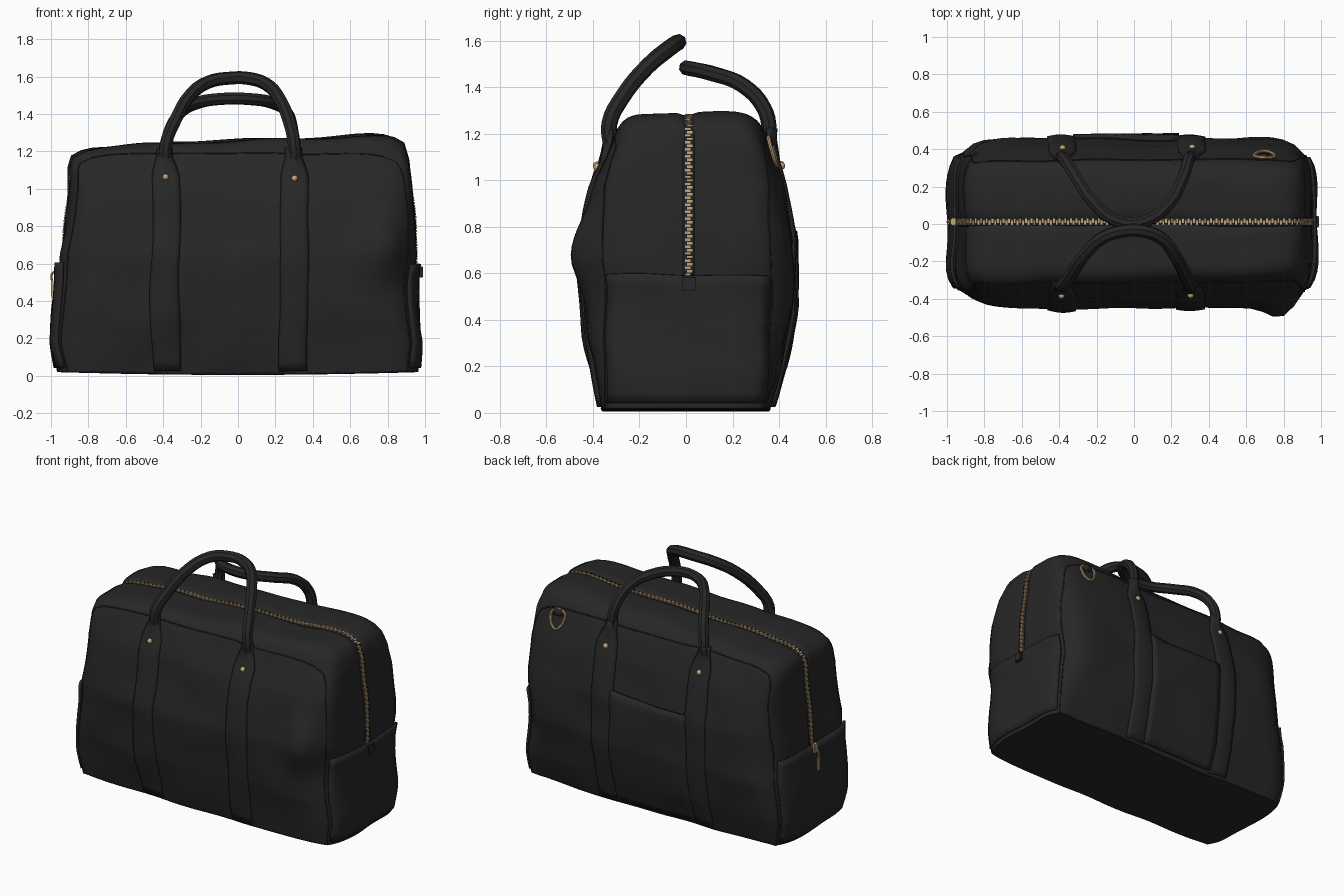
import bpy, bmesh, math
from mathutils import Vector, Matrix, noise

cube = bpy.data.objects.get("Cube")
if cube:
    bpy.data.objects.remove(cube, do_unlink=True)


def material(name, rgb, rough):
    m = bpy.data.materials.new(name)
    m.use_nodes = True
    m.diffuse_color = (*rgb, 1)
    node = m.node_tree.nodes["Principled BSDF"]
    node.inputs["Base Color"].default_value = (*rgb, 1)
    node.inputs["Roughness"].default_value = rough
    return m


LEATHER = material("black leather", (0.02, 0.02, 0.02), 0.7)
BRASS = material("brass", (0.55, 0.37, 0.19), 0.4)

# Half sizes of the bag by height
END = [(0, .955), (.15, .975), (.5, .945), (.65, .95), (1.0, .92), (1.13, .91), (1.2, .885)]
FRONT = [(0, .355), (.3, .42), (.65, .45), (1.0, .395), (1.2, .31)]
BACK = [(0, .35), (.2, .41), (.45, .46), (.75, .457), (1.0, .41), (1.2, .34)]


def lerp_table(table, t):
    for (a, va), (b, vb) in zip(table, table[1:]):
        if t <= b:
            return va + (vb - va) * max(0, t - a) / (b - a)
    return table[-1][1]


def surf(u, v, w):
    """Point of the soft bag for box coordinates u, v in -1..1 and w in 0..1."""
    h = w * 1.2
    groove = .018 * math.exp(-((v - .03) / .09) ** 2)
    dome = (.07 + .035 * u) * (1 - v ** 8) - .05 * u ** 14 - groove
    low = .005 + .015 * u * u
    pull = .03 + .18 * math.sin(math.pi * w)
    x = u * (lerp_table(END, h) * (1 - .045 * v ** 6) - groove * max(0, w - .5))
    # Ends lean slightly to one side
    x += .015 * math.sin(5.2 * (h - .6)) * u * u
    y = v * lerp_table(FRONT if v < 0 else BACK, h) * (1 - pull * u ** 14)
    # Sagging fold near one front corner
    if v < 0:
        y += .06 * v * math.exp(-((u - .85) / .1) ** 2 - ((h - .7) / .18) ** 2)
    p = Vector((x, y, low + w * (1.19 - low) + w ** 6 * dome))
    wob = noise.noise_vector(p * 3.5) * .016
    wob.z *= min(1, w * 3)
    return p + wob


def wall(x, z, side):
    """Point on the front (-1) or back (1) wall at a given x and z."""
    w = z / 1.19
    return surf(x / (lerp_table(END, w * 1.2) * .955), side, w)


def add(name, data, mat, angle=40):
    ob = bpy.data.objects.new(name, data)
    bpy.context.collection.objects.link(ob)
    data.materials.append(mat)
    bpy.ops.object.select_all(action='DESELECT')
    ob.select_set(True)
    bpy.context.view_layer.objects.active = ob
    if ob.type == 'CURVE':
        bpy.ops.object.convert(target='MESH')
    bpy.ops.object.shade_smooth_by_angle(angle=math.radians(angle))
    return ob


def add_bm(name, bm, mat, angle=40):
    bmesh.ops.recalc_face_normals(bm, faces=bm.faces)
    me = bpy.data.meshes.new(name)
    bm.to_mesh(me)
    bm.free()
    return add(name, me, mat, angle)


def sheet(name, f, na, nb, thick, mat=LEATHER):
    """Leather sheet from f(a, b) with a, b in 0..1, thickened evenly."""
    bm = bmesh.new()
    rows = [[bm.verts.new(f(i / na, j / nb)) for j in range(nb + 1)] for i in range(na + 1)]
    for r, s in zip(rows, rows[1:]):
        for j in range(nb):
            bm.faces.new((r[j], r[j + 1], s[j + 1], s[j]))
    ob = add_bm(name, bm, mat)
    mod = ob.modifiers.new("thickness", 'SOLIDIFY')
    mod.thickness = thick
    mod.offset = 0
    return ob


def tube(name, pts, radius, mat=LEATHER, smooth=True, cyclic=False):
    cu = bpy.data.curves.new(name, 'CURVE')
    cu.dimensions = '3D'
    cu.bevel_depth = radius
    cu.bevel_resolution = 2
    cu.resolution_u = 4
    cu.use_fill_caps = True
    sp = cu.splines.new('BEZIER')
    sp.bezier_points.add(len(pts) - 1)
    for bp, p in zip(sp.bezier_points, pts):
        bp.co = p
        bp.handle_left_type = bp.handle_right_type = 'AUTO' if smooth else 'VECTOR'
    sp.use_cyclic_u = cyclic
    return add(name, cu, mat)


# Soft body
bm = bmesh.new()
bmesh.ops.create_cube(bm, size=2)
bmesh.ops.subdivide_edges(bm, edges=bm.edges[:], cuts=31, use_grid_fill=True)
for vert in bm.verts:
    vert.co = surf(vert.co.x, vert.co.y, (vert.co.z + 1) / 2)
add_bm("bag_body", bm, LEATHER, 50)

N = 24
for side, label in ((-1, "front"), (1, "back")):
    # Piping around each large panel
    edge = [surf(-1, side, i / N) for i in range(N)]
    edge += [surf(2 * i / N - 1, side, 1) for i in range(N)]
    edge += [surf(1, side, 1 - i / N) for i in range(N)]
    edge += [surf(1 - 2 * i / N, side, 0) + Vector((0, 0, .006)) for i in range(N)]
    tube(label + "_piping", edge, .004, smooth=False, cyclic=True)

    # Straps narrowing into the handle, with rivets
    for cx, where in ((-.385, "right"), (.302, "left")):
        def strap(a, b):
            z = .02 + 1.2 * b
            half = .073 - .035 * min(1, max(0, (z - 1.08) / .1))
            bulge = .004 + .01 * math.sin(math.pi * a)
            # Strap tops curl out around the handle ends
            bulge += .03 * max(0, (z - 1.08) / .14) * math.sin(math.pi * a)
            return wall(cx + half * (2 * a - 1), z, side) + Vector((0, side * bulge, 0))
        sheet(f"{label}_{where}_strap", strap, 6, 24, .012)
        bm = bmesh.new()
        bmesh.ops.create_uvsphere(bm, u_segments=12, v_segments=8, radius=.017)
        bmesh.ops.translate(bm, verts=bm.verts,
                            vec=wall(cx, 1.06, side) + Vector((0, side * .02, 0)))
        add_bm(f"{label}_{where}_rivet", bm, BRASS)

# Carrying handles
tube("front_handle", [(-.39, -.32, 1.14), (-.385, -.33, 1.24), (-.34, -.275, 1.355),
                      (-.26, -.16, 1.495), (-.16, -.07, 1.57), (-.04, -.035, 1.592),
                      (.06, -.04, 1.59), (.15, -.08, 1.56), (.22, -.17, 1.485),
                      (.275, -.275, 1.355), (.3, -.33, 1.24), (.302, -.32, 1.14)], .035)
tube("back_handle", [(-.39, .35, 1.14), (-.385, .357, 1.22), (-.365, .335, 1.31), (-.31, .25, 1.405),
                     (-.23, .13, 1.455), (-.1, .02, 1.48), (.06, .015, 1.48), (.19, .11, 1.458),
                     (.26, .24, 1.41), (.29, .335, 1.31), (.3, .357, 1.22), (.302, .35, 1.14)], .033)

# Back pocket between the straps
sheet("back_pocket",
      lambda a, b: wall(-.32 + .56 * a, .03 + (.74 + .03 * a) * b, 1) + Vector((0, .012, 0)),
      14, 18, .022)

# End pockets under the zip
for s, label in ((1, "left"), (-1, "right")):
    sheet(label + "_end_pocket",
          lambda a, b: surf(s, 1.94 * a - .97, .02 + .47 * b) + Vector((s * (.006 + .012 * b), 0, 0)),
          16, 12, .016)

# Zip path: up one end, over the top and down the other
ZV = .03
path = [surf(-1, ZV, .49 + .51 * i / N) + Vector((-.003, 0, 0)) for i in range(N)]
path += [surf(2 * i / 80 - 1, ZV, 1) + Vector((0, 0, .003)) for i in range(81)]
path += [surf(1, ZV, 1 - .51 * i / N) + Vector((.003, 0, 0)) for i in range(1, N + 1)]
for p in path:
    p.y = .012


def tape(a, b):
    p = path[round(a * (len(path) - 1))]
    return p + Vector((0, (b - .5) * .05, 0))


sheet("zip_tape", tape, len(path) - 1, 1, .005)

# Interlocking zip teeth standing proud of the tape
bm = bmesh.new()
step, travelled = .015, 0
count = 0
for p, q in zip(path, path[1:]):
    seg = q - p
    while travelled < seg.length:
        t = seg.normalized()
        n = t.cross(Vector((0, 1, 0)))
        c = p + t * travelled + n * .004
        c.y += .005 if count % 2 else -.005
        rot = Matrix((t, (0, 1, 0), n)).transposed().to_4x4()
        size = Matrix.Diagonal((.01, .024, .006, 1))
        bmesh.ops.create_cube(bm, size=1, matrix=Matrix.Translation(c) @ rot @ size)
        travelled += step
        count += 1
    travelled -= seg.length
add_bm("zip_teeth", bm, BRASS, 20)

# Zip slider and hanging pull on the right end, closing tab on the left end
for name, size, pos, mat in (
        ("zip_slider", (.025, .04, .06), (-.968, .012, .565), BRASS),
        ("zip_pull", (.012, .03, .09), (-.993, .012, .465), BRASS),
        ("zip_end_tab", (.05, .06, .06), (.965, .012, .555), LEATHER)):
    bm = bmesh.new()
    bmesh.ops.create_cube(bm, size=1, matrix=Matrix.Translation(pos) @ Matrix.Diagonal((*size, 1)))
    bmesh.ops.bevel(bm, geom=bm.edges[:], offset=.004, segments=2, affect='EDGES')
    add_bm(name, bm, mat)
tube("zip_pull_link", [(-.975, .012, .56), (-.995, .012, .545), (-.993, .012, .5)], .006, BRASS)

# D-ring hanging on the back wall
ring = [(-.05, 0), (-.05, -.05), (-.03, -.085), (0, -.1), (.03, -.085), (.05, -.05), (.05, 0)]
tube("d_ring", [wall(.7 + dx, 1.17 + dz, 1) + Vector((0, .014, 0)) for dx, dz in ring],
     .009, BRASS, cyclic=True)
sheet("d_ring_loop",
      lambda a, b: wall(.67 + .06 * a, 1.15 + .04 * b, 1) + Vector((0, .016, 0)), 2, 2, .02)
